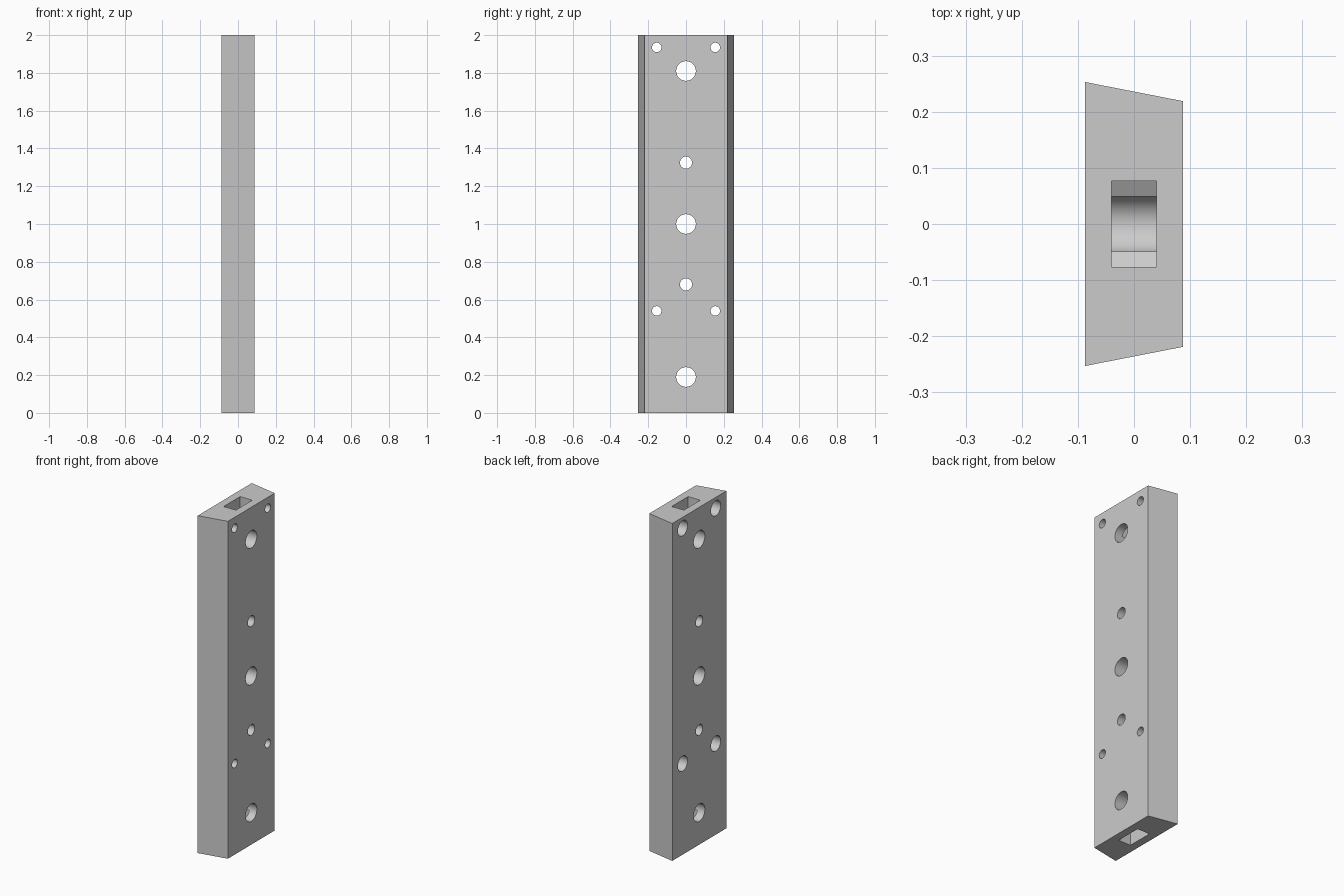
import bpy, math

cube = bpy.data.objects.get("Cube")
if cube:
    bpy.data.objects.remove(cube, do_unlink=True)

grey = bpy.data.materials.new("plain_grey")
grey.use_nodes = True
grey.diffuse_color = (0.6, 0.6, 0.6, 1)
grey.node_tree.nodes["Principled BSDF"].inputs["Base Color"].default_value = (0.6, 0.6, 0.6, 1)


def prism(name, profile, depth, place):
    """Extrude a 2D outline from 0 to depth; place maps (u, v, w) to x, y, z."""
    n = len(profile)
    verts = [place(u, v, w) for w in (0, depth) for u, v in profile]
    faces = [list(range(n))[::-1], list(range(n, 2 * n))]
    faces += [[i, (i + 1) % n, (i + 1) % n + n, i + n] for i in range(n)]
    mesh = bpy.data.meshes.new(name)
    mesh.from_pydata(verts, [], faces)
    obj = bpy.data.objects.new(name, mesh)
    bpy.context.collection.objects.link(obj)
    mesh.materials.append(grey)
    return obj


# Tapered block
T, WIDE, NARROW, H = 0.087, 0.253, 0.219, 2.0
block = prism("block", [(-T, -WIDE), (T, -NARROW), (T, NARROW), (-T, WIDE)], H,
              lambda u, v, w: (u, v, w))
cutters = []


def bore(name, y, z, radius, x0=-0.2, x1=0.2):
    """Round cutter along x."""
    ring = [(radius * math.cos(a), radius * math.sin(a))
            for a in (math.tau * i / 48 for i in range(48))]
    cutters.append(prism(name, ring, x1 - x0,
                         lambda u, v, w: (x0 + w, y + u, z + v)))


# Large and medium holes on the centre line
for z in (0.19, 1.0, 1.81):
    bore("large_hole", 0, z, 0.052)
for z in (0.68, 1.325):
    bore("medium_hole", 0, z, 0.032)

# Corner screw holes with wider recesses on the wide face
for y in (-0.155, 0.155):
    for z in (0.54, 1.935):
        bore("screw_hole", y, z, 0.025)
        bore("screw_recess", y, z, 0.045, -0.2, -0.03)

# End pockets with a shallow V-shaped floor
W, APEX, SHOULDER = 0.077, 0.20, 0.156
top = [(-W, 0.1 + H), (-W, H - SHOULDER), (0, H - APEX),
       (W, H - SHOULDER), (W, 0.1 + H)]
bottom = [(u, H - v) for u, v in reversed(top)]
for name, outline in (("top_pocket", top), ("bottom_pocket", bottom)):
    cutters.append(prism(name, outline, 0.08, lambda u, v, w: (w - 0.04, u, v)))

# Cut the block
for cutter in cutters:
    cutter.hide_render = True
    cutter.hide_set(True)
    mod = block.modifiers.new(cutter.name, "BOOLEAN")
    mod.operation = "DIFFERENCE"
    mod.solver = "EXACT"
    mod.object = cutter

bpy.context.view_layer.objects.active = block
block.select_set(True)
for mod in list(block.modifiers):
    bpy.ops.object.modifier_apply(modifier=mod.name)
for cutter in cutters:
    bpy.data.objects.remove(cutter, do_unlink=True)
bpy.ops.object.shade_smooth_by_angle(angle=math.radians(25))
